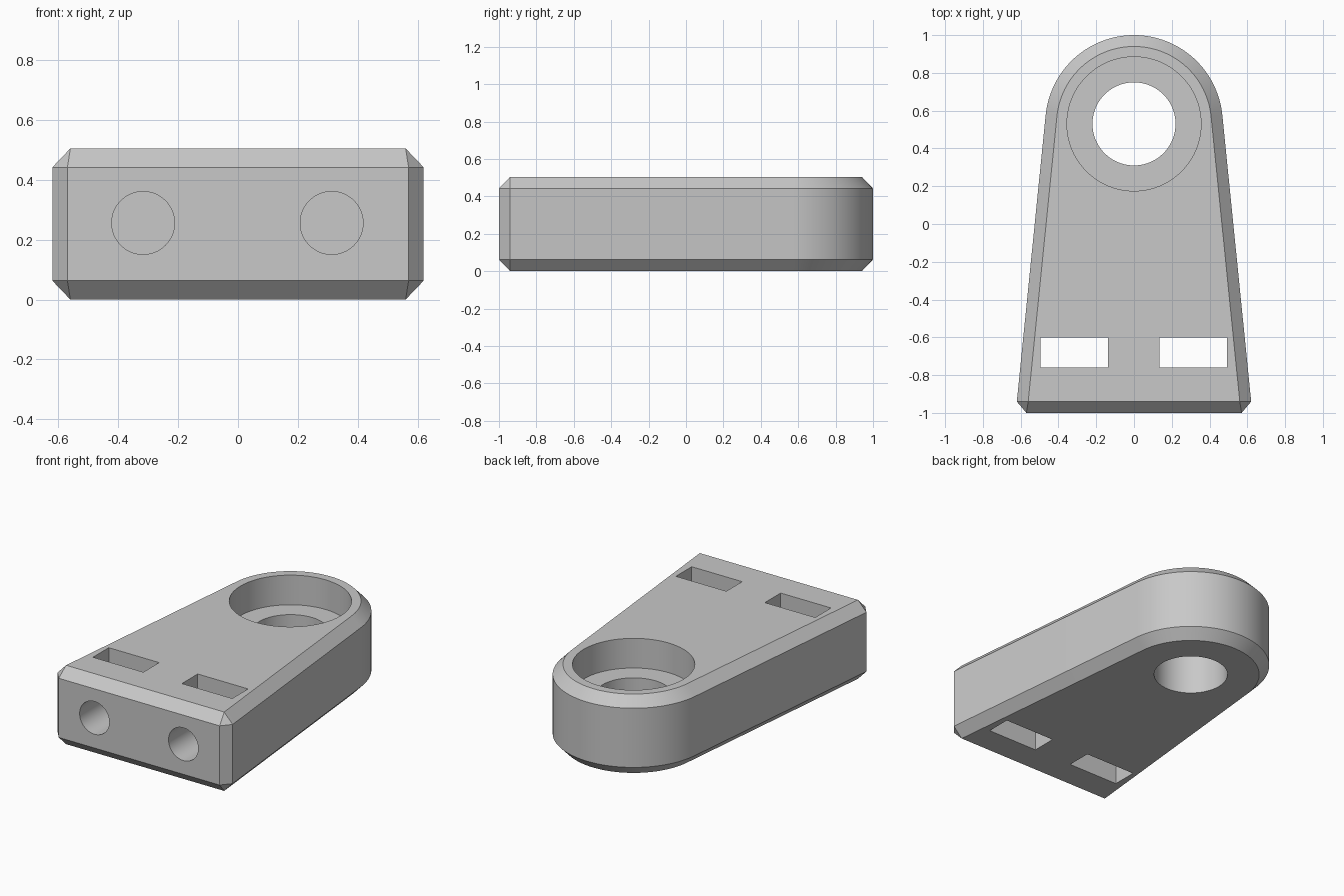
import bpy, bmesh
from math import sin, cos, pi, radians
from mathutils import Matrix

if "Cube" in bpy.data.objects:
    bpy.data.objects.remove(bpy.data.objects["Cube"], do_unlink=True)

HEIGHT, CHAMFER = 0.505, 0.063
EYE_Y, TILT = 0.53, radians(5.75)
ARC_STEPS = 56

grey = bpy.data.materials.new("plain grey")
grey.use_nodes = True
colour = (0.58, 0.58, 0.58, 1)
grey.diffuse_color = colour
grey.node_tree.nodes["Principled BSDF"].inputs["Base Color"].default_value = colour


def make_object(name, bm):
    mesh = bpy.data.meshes.new(name)
    bmesh.ops.recalc_face_normals(bm, faces=bm.faces)
    bm.to_mesh(mesh)
    bm.free()
    mesh.materials.append(grey)
    obj = bpy.data.objects.new(name, mesh)
    bpy.context.collection.objects.link(obj)
    return obj


def outline(radius, front):
    """Rounded back end with straight tapered sides reaching the front."""
    points = []
    for i in range(ARC_STEPS + 1):
        a = TILT + (pi - 2 * TILT) * i / ARC_STEPS
        points.append((radius * cos(a), EYE_Y + radius * sin(a)))
    x = (radius - (front - EYE_Y) * sin(TILT)) / cos(TILT)
    return points + [(-x, front), (x, front)]


def cylinder(name, radius, depth, location, along_y=False):
    bm = bmesh.new()
    turn = Matrix.Rotation(pi / 2, 4, 'X') if along_y else Matrix()
    bmesh.ops.create_cone(bm, cap_ends=True, segments=80, radius1=radius,
                          radius2=radius, depth=depth,
                          matrix=Matrix.Translation(location) @ turn)
    return make_object(name, bm)


def box(name, size, location):
    bm = bmesh.new()
    bmesh.ops.create_cube(bm, size=1, matrix=Matrix.Translation(location)
                          @ Matrix.Diagonal((*size, 1)))
    return make_object(name, bm)


# Bracket body: convex block with chamfers on every outer edge
wide = outline(0.47, -0.94) + [(-0.57, -1), (0.57, -1)]
narrow = outline(0.41, -0.94)
bm = bmesh.new()
for ring, z in ((narrow, 0), (wide, CHAMFER),
                (wide, HEIGHT - CHAMFER), (narrow, HEIGHT)):
    for x, y in ring:
        bm.verts.new((x, y, z))
bmesh.ops.convex_hull(bm, input=bm.verts)
bmesh.ops.dissolve_limit(bm, angle_limit=radians(0.5),
                         verts=bm.verts, edges=bm.edges)
body = make_object("bracket_body", bm)

# Stepped bore through the rounded end
cutters = [cylinder("bore_cutter", 0.22, 2, (0, EYE_Y, 0)),
           cylinder("counterbore_cutter", 0.355, 1, (0, EYE_Y, 0.815))]

# Nut slots and the screw holes that lead into them
for x in (-0.317, 0.313):
    cutters.append(box("slot_cutter", (0.357, 0.16, 2), (x, -0.68, 0)))
    cutters.append(cylinder("screw_cutter", 0.105, 0.8, (x, -0.9, 0.256), True))

for cutter in cutters:
    cutter.hide_render = True
    mod = body.modifiers.new(cutter.name, 'BOOLEAN')
    mod.operation, mod.solver, mod.object = 'DIFFERENCE', 'EXACT', cutter

# Apply the cuts, drop the cutters and smooth the curved walls
bpy.ops.object.select_all(action='DESELECT')
body.select_set(True)
bpy.context.view_layer.objects.active = body
for name in [m.name for m in body.modifiers]:
    bpy.ops.object.modifier_apply(modifier=name)
for cutter in cutters:
    bpy.data.objects.remove(cutter, do_unlink=True)
bpy.ops.object.shade_smooth_by_angle(angle=radians(25))
